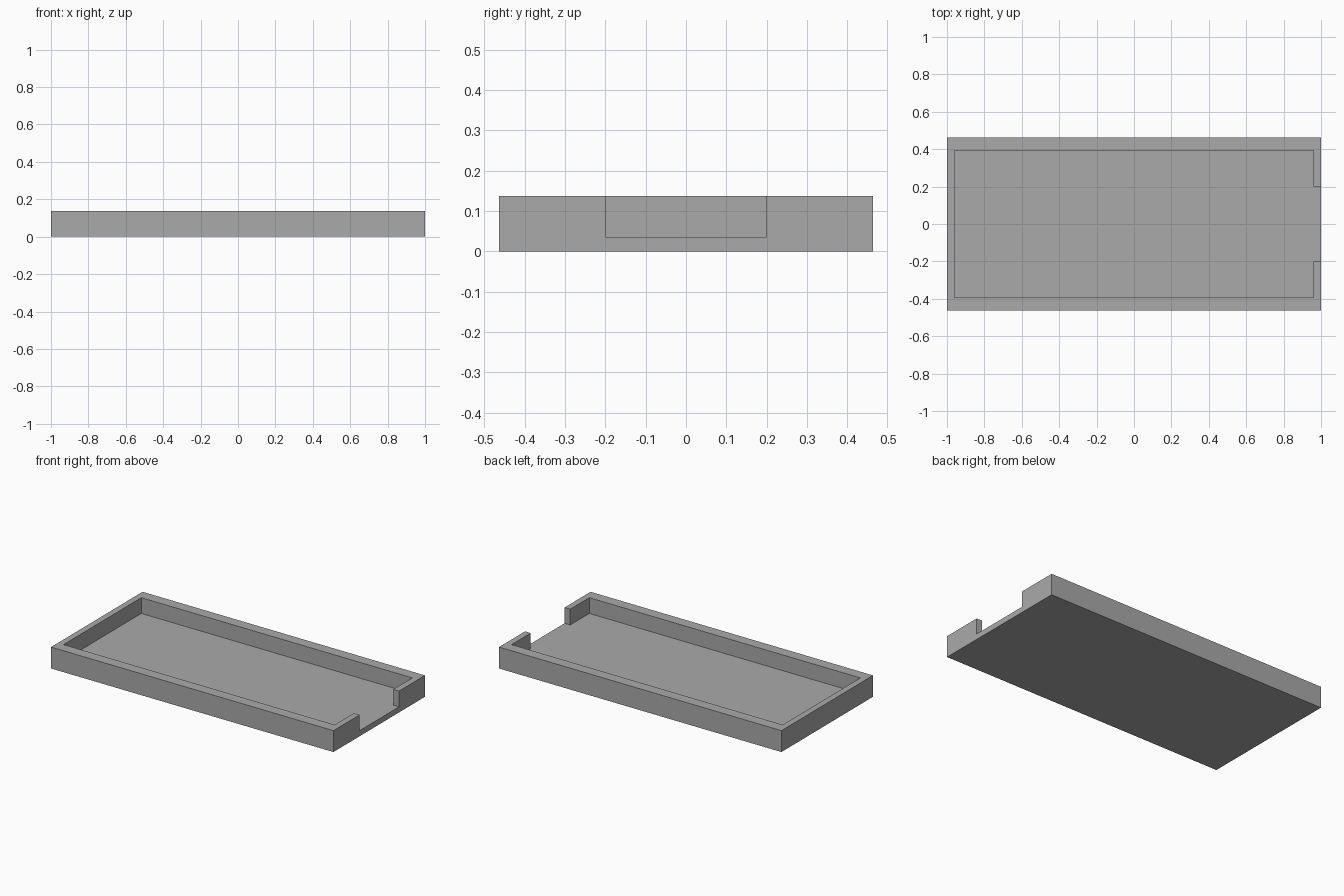
import bpy
import bmesh

# Overall dimensions
HALF_X, HALF_Y, HEIGHT = 1.0, 0.463, 0.137
FLOOR = 0.036
INNER_X, INNER_Y = 0.96, 0.393
GAP_Y = 0.2

default_cube = bpy.data.objects.get("Cube")
if default_cube:
    bpy.data.objects.remove(default_cube, do_unlink=True)


def make_material(name, colour):
    mat = bpy.data.materials.new(name)
    mat.use_nodes = True
    mat.diffuse_color = colour
    mat.node_tree.nodes["Principled BSDF"].inputs["Base Color"].default_value = colour
    return mat


def make_prism(name, outline, bottom, top):
    """Extrude a counter-clockwise outline from bottom to top."""
    bm = bmesh.new()
    base = bm.faces.new([bm.verts.new((x, y, bottom)) for x, y in outline])
    result = bmesh.ops.extrude_face_region(bm, geom=[base], use_keep_orig=True)
    for item in result["geom"]:
        if isinstance(item, bmesh.types.BMVert):
            item.co.z = top
    bmesh.ops.recalc_face_normals(bm, faces=bm.faces)
    mesh = bpy.data.meshes.new(name)
    bm.to_mesh(mesh)
    bm.free()
    obj = bpy.data.objects.new(name, mesh)
    bpy.context.collection.objects.link(obj)
    return obj


grey = make_material("plain grey", (0.4, 0.4, 0.4, 1.0))

# Solid tray block
tray = make_prism(
    "tray",
    [(-HALF_X, -HALF_Y), (HALF_X, -HALF_Y), (HALF_X, HALF_Y), (-HALF_X, HALF_Y)],
    0, HEIGHT)
tray.data.materials.append(grey)

# Cavity with its opening through the right-hand end wall
lower_half = [(-INNER_X, -INNER_Y), (INNER_X, -INNER_Y),
              (INNER_X, -GAP_Y), (HALF_X + 0.1, -GAP_Y)]
upper_half = [(x, -y) for x, y in reversed(lower_half)]
cavity = make_prism("cavity_cutter", lower_half + upper_half, FLOOR, HEIGHT + 0.1)
cavity.data.materials.append(grey)
cavity.hide_render = True

# Hollow out the block, then drop the cutter
cut = tray.modifiers.new("hollow", "BOOLEAN")
cut.operation = "DIFFERENCE"
cut.solver = "EXACT"
cut.object = cavity
bpy.context.view_layer.objects.active = tray
tray.select_set(True)
bpy.ops.object.modifier_apply(modifier=cut.name)
bpy.data.objects.remove(cavity, do_unlink=True)
